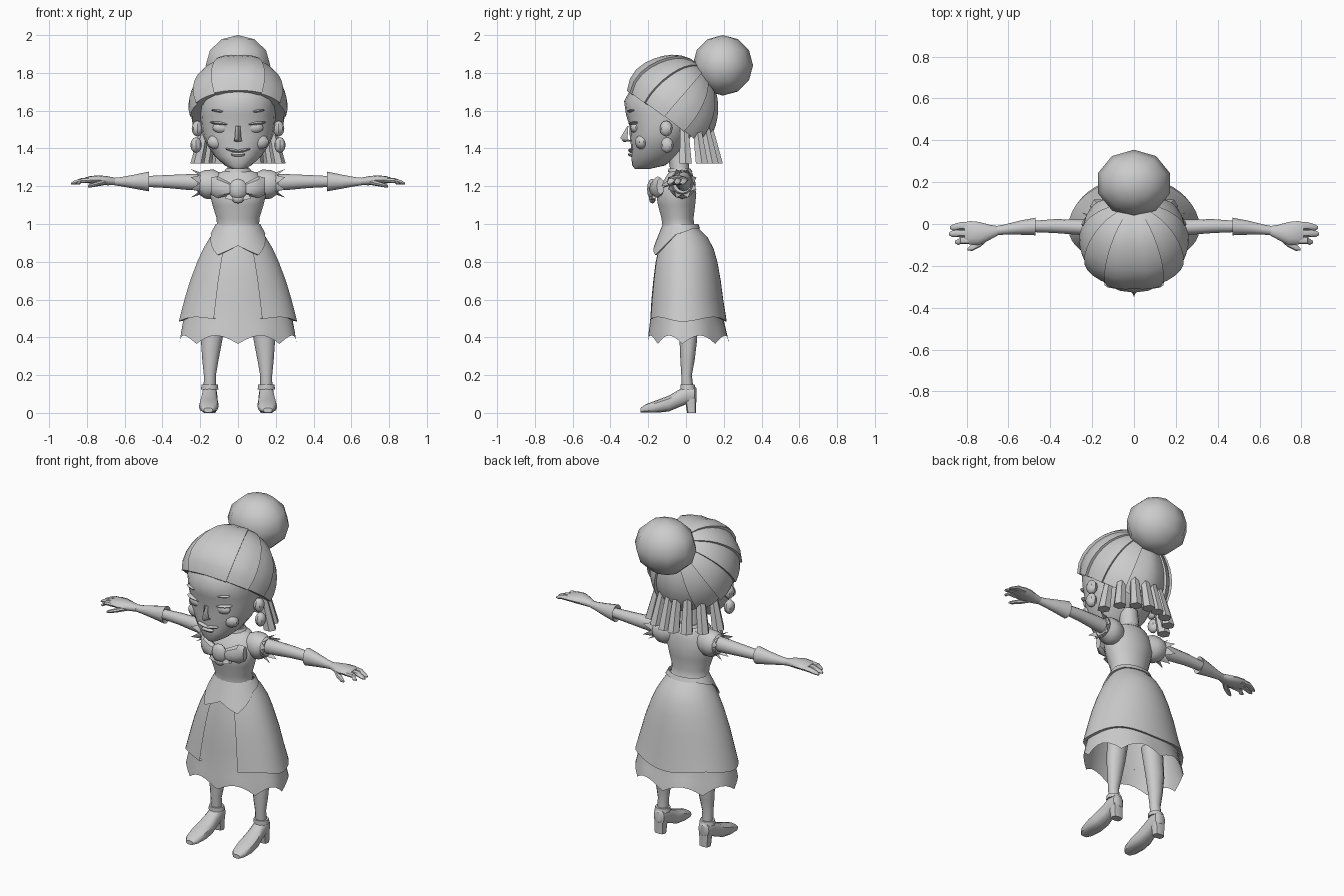
import bpy, bmesh, math
from math import sin, cos, pi, radians, exp
from mathutils import Vector, Matrix

if "Cube" in bpy.data.objects:
    bpy.data.objects.remove(bpy.data.objects["Cube"])

grey = bpy.data.materials.new("plain grey")
grey.use_nodes = True
GREY = (0.6, 0.6, 0.6, 1)
grey.diffuse_color = GREY
grey.node_tree.nodes["Principled BSDF"].inputs["Base Color"].default_value = GREY


def finish(name, bm, mirror=False, angle=40):
    bmesh.ops.remove_doubles(bm, verts=bm.verts, dist=0.0003)
    bmesh.ops.recalc_face_normals(bm, faces=bm.faces)
    mesh = bpy.data.meshes.new(name)
    bm.to_mesh(mesh)
    bm.free()
    mesh.materials.append(grey)
    ob = bpy.data.objects.new(name, mesh)
    bpy.context.collection.objects.link(ob)
    bpy.ops.object.select_all(action="DESELECT")
    ob.select_set(True)
    bpy.context.view_layer.objects.active = ob
    bpy.ops.object.shade_smooth_by_angle(angle=radians(angle))
    if mirror:
        ob.modifiers.new("mirror", "MIRROR")
    return ob


def skin(name, rows, closed=True, caps=True, **kw):
    """Skin a list of point rows into one surface."""
    bm = bmesh.new()
    vs = [[bm.verts.new(p) for p in row] for row in rows]
    n = len(rows[0])
    for a, b in zip(vs, vs[1:]):
        for i in range(n if closed else n - 1):
            j = (i + 1) % n
            bm.faces.new((a[i], a[j], b[j], b[i]))
    if closed and caps:
        bm.faces.new(vs[0])
        bm.faces.new(vs[-1])
    return finish(name, bm, **kw)


def loft(name, axis, rings, n=12, power=2.0, **kw):
    """Rings are (position on axis, centre u, centre v, radius u, radius v)."""
    order = {"z": (1, 2, 0), "x": (0, 1, 2), "y": (1, 0, 2)}[axis]
    rows = []
    for t, cu, cv, ru, rv in rings:
        row = []
        for k in range(n):
            c, s = cos(2 * pi * k / n), sin(2 * pi * k / n)
            u = cu + ru * math.copysign(abs(c) ** (2 / power), c)
            v = cv + rv * math.copysign(abs(s) ** (2 / power), s)
            tuv = (t, u, v)
            row.append([tuv[i] for i in order])
        rows.append(row)
    return skin(name, rows, **kw)


def ball(name, centre, size, segs=10, rings=6, tilt=0, **kw):
    bm = bmesh.new()
    m = Matrix.Translation(centre) @ Matrix.Rotation(tilt, 4, "Y") @ Matrix.Diagonal((*size, 1))
    bmesh.ops.create_uvsphere(bm, u_segments=segs, v_segments=rings, radius=1, matrix=m)
    return finish(name, bm, **kw)


# Head and neck
def head_ring(z, front, back, rx):
    return (z, 0, (front + back) / 2, rx, (back - front) / 2)


loft("head", "z", [head_ring(*r) for r in [
    (1.29, -.27, -.20, .03), (1.31, -.285, -.11, .07), (1.36, -.29, -.05, .125),
    (1.42, -.292, .0, .165), (1.47, -.298, .03, .187), (1.52, -.30, .06, .195),
    (1.58, -.318, .08, .20), (1.65, -.328, .08, .20), (1.72, -.29, .05, .18),
    (1.80, -.2, .0, .12)]], n=20, power=2.2)
loft("neck", "z", [(1.2, 0, -.02, .08, .06), (1.27, 0, -.03, .055, .05), (1.4, 0, -.05, .055, .055)])
loft("necklace", "z", [(1.275, 0, -.03, .075, .065), (1.295, 0, -.035, .062, .058)])

# Face
skin("nose", [[(0, -.31, 1.52), (-.012, -.305, 1.52), (.012, -.305, 1.52)],
              [(0, -.348, 1.455), (-.018, -.31, 1.45), (.018, -.31, 1.45)],
              [(0, -.33, 1.435), (-.024, -.28, 1.437), (.024, -.28, 1.437)]], angle=70)
ball("eye", (.085, -.268, 1.51), (.05, .027, .03), 12, 8, mirror=True)
ball("eyelid", (.09, -.27, 1.532), (.058, .033, .01), 12, 6, tilt=-.12, mirror=True)
ball("eyebrow", (.09, -.285, 1.597), (.055, .024, .008), 10, 6, tilt=-.12, mirror=True)
ball("upper_lip", (.026, -.288, 1.39), (.044, .019, .008), 10, 6, tilt=-.2, mirror=True)
ball("lower_lip", (0, -.29, 1.368), (.04, .017, .012), 10, 6)
ball("cheek", (.115, -.235, 1.435), (.05, .035, .04), 10, 8, mirror=True)
ball("ear", (.215, -.105, 1.505), (.03, .034, .042), 8, 6, mirror=True)
ball("earring", (.222, -.1, 1.418), (.03, .034, .042), 8, 6, mirror=True)

# Hair: overlapping wedges that sweep out from the bun
centre = Vector((0, -.07, 1.62))
pole, up = Vector((0, .717, .697)), Vector((0, -.697, .717))
WEDGES, SUB, STEPS = 6, 3, 10


def hair_point(t, phi, lift):
    rim = 105 + 14 * cos(phi)
    theta = rim * t
    d = pole * cos(radians(theta)) + (up * cos(phi) + Vector((sin(phi), 0, 0))) * sin(radians(theta))
    puff = .13 * exp(-((theta - 105) / 28) ** 2) * max(0, cos(phi))
    r = 1 + puff + lift * sin(pi * min(1, t) * .6)
    return Vector((d.x * .255, d.y * .235, d.z * .28)) * r


rows = []
for w in range(WEDGES):
    for s in range(SUB + 1):
        phi = pi * (w + s / SUB) / WEDGES
        lift = -.03 + .06 * s / SUB if phi > 0 else -.04
        row = [centre + hair_point(i / STEPS, phi, lift) for i in range(STEPS + 1)]
        row.append(centre + hair_point(1.03, phi, lift) * .8)
        rows.append(row)
skin("hair", rows, closed=False, mirror=True, angle=35)
ball("hair_bun", (0, .195, 1.84), (.18, .16, .16), 10, 6, angle=60)

# Hanging curls around the back of the head
for i, deg in enumerate((12, 38, 62, 82)):
    a = radians(deg)
    out = Vector((cos(a), sin(a), 0))
    top = Vector((.175 * cos(a), -.045 + .165 * sin(a), 1.52))
    drop = out * .045 + Vector((0, 0, -.2))
    rows = []
    for t, r in ((0, .024), (.4, .03), (1, .037)):
        rows.append([top + drop * t + Vector((cos(k * pi / 3), sin(k * pi / 3), 0)) * r for k in range(6)])
    skin("hair_curl_%d" % (i + 1), rows, mirror=True)

# Bodice
loft("bodice", "z", [(.94, 0, -.03, .13, .1), (.99, 0, -.04, .112, .086), (1.03, 0, -.045, .113, .086),
                     (1.1, 0, -.05, .135, .1), (1.16, 0, -.052, .15, .108),
                     (1.22, 0, -.04, .145, .085), (1.27, 0, -.03, .105, .065),
                     (1.285, 0, -.03, .06, .05)], n=18)


def around(a, rx, front, back, z):
    """Point on an oval; angle zero faces the front."""
    c = cos(a)
    return (rx * sin(a), -.02 - c * (front if c > 0 else back), z)


# Pointed waistband, low in front
def hem(a):
    a = abs(a)
    if a < .55:
        return .885 - .05 * a / .55
    if a < 1.3:
        return .835 + .11 * (a - .55) / .75
    return .945 + .03 * min(1, (a - 1.3) / .9)


turns = [-pi + 2 * pi * k / 34 for k in range(34)]
rows = []
for t in (0, .5, 1, 1.02):
    row = []
    for a in turns:
        z = 1.0 + (hem(a) - 1.0) * min(t, 1)
        g = .118 + .55 * (1.0 - z) - (.015 if t > 1 else 0)
        row.append(around(a, g, g * .72 + .018, g * .72, z))
    rows.append(row)
skin("waistband", rows, caps=False)

# Underskirt with a scalloped hem, and an overskirt open in front
profile = [(.99, .1, .09, .07), (.93, .142, .115, .13), (.87, .178, .128, .162), (.8, .21, .145, .182),
           (.7, .248, .158, .2), (.6, .278, .168, .213), (.5, .298, .174, .225)]
turns = [2 * pi * k / 48 for k in range(48)]
rows = [[around(a, rx * .965, f * .97, b * .965, z) for a in turns] for z, rx, f, b in profile]
for t in (.5, 1):
    rows.append([around(a, .29 + .02 * t, .172 + .01 * t, .22 + .026 * t,
                        .5 - t * (.135 - .045 * abs(sin(a * 4)))) for a in turns])
skin("underskirt", rows, caps=False)
gap = .42
turns = [gap + (2 * pi - 2 * gap) * k / 40 for k in range(41)]
rows = [[around(a, rx + .006, f + .006, b + .004, z) for a in turns] for z, rx, f, b in profile[:-1]]
rows.append([around(a, .314, .182, .236, .495 - .012 * cos(a * 4)) for a in turns])
rows.append([around(a, .29, .168, .215, .5 - .012 * cos(a * 4)) for a in turns])
skin("overskirt", rows, closed=False)

# Bow on the chest
loft("bow_loop", "x", [(.02, -.165, 1.185, .02, .022), (.06, -.165, 1.188, .03, .04),
                       (.11, -.15, 1.195, .032, .058), (.142, -.135, 1.2, .02, .045)], n=8, mirror=True)
skin("bow_tail", [[(.0, -.17, 1.18), (.04, -.165, 1.18), (.04, -.15, 1.18), (.0, -.15, 1.18)],
                  [(.02, -.19, 1.125), (.07, -.18, 1.135), (.07, -.16, 1.135), (.02, -.165, 1.125)]],
     mirror=True)
ball("bow_knot", (0, -.18, 1.185), (.05, .026, .055), 8, 6)
ball("bow_drop", (0, -.178, 1.135), (.034, .018, .026), 8, 6)

# Puffed sleeves with a jagged edge
loft("puff_sleeve", "x", [(.09, -.025, 1.21, .05, .06), (.13, -.02, 1.21, .068, .078),
                          (.175, -.02, 1.21, .072, .076), (.215, -.02, 1.215, .05, .052)], mirror=True)
rows = []
for x, tip, r, spike in ((.185, 0, .05, 0), (.205, .045, .06, .022)):
    row = []
    for k in range(16):
        a, s = k * pi / 8, k % 2
        row.append((x + tip * s, -.02 + cos(a) * (r + spike * s), 1.215 + sin(a) * (r + spike * s)))
    rows.append(row)
skin("sleeve_ruffle", rows, caps=False, mirror=True)

# Arms, gloves and hands
loft("upper_arm", "x", [(.16, -.02, 1.22, .04, .045), (.26, -.015, 1.222, .037, .042),
                        (.38, -.01, 1.225, .033, .034), (.5, -.012, 1.225, .026, .028)], mirror=True)
loft("glove_cuff", "x", [(.485, -.012, 1.225, .026, .026), (.472, -.012, 1.225, .042, .052),
                         (.55, -.018, 1.224, .033, .037), (.62, -.027, 1.224, .024, .024),
                         (.66, -.032, 1.225, .022, .019)], mirror=True)
loft("palm", "x", [(.65, -.032, 1.225, .022, .019), (.69, -.04, 1.229, .036, .024),
                   (.74, -.045, 1.233, .055, .025), (.785, -.042, 1.234, .056, .019),
                   (.81, -.04, 1.232, .048, .014)], mirror=True)
for i, (y, tip, length) in enumerate(((-.078, -.086, .855), (-.043, -.047, .885), (-.009, -.017, .88))):
    loft("finger_%d" % (i + 1), "x", [(.775, y, 1.232, .018, .015), (.83, y, 1.23, .018, .013),
                                      (length - .015, tip, 1.218, .015, .01),
                                      (length, tip, 1.213, .006, .005)], n=8, mirror=True)
loft("thumb", "x", [(.69, -.05, 1.225, .02, .016), (.735, -.09, 1.215, .02, .014),
                    (.775, -.113, 1.205, .016, .011), (.795, -.12, 1.2, .006, .006)], n=8, mirror=True)

# Legs and heeled shoes
loft("leg", "z", [(.09, .15, .012, .032, .032), (.2, .149, .003, .032, .028), (.28, .146, .008, .043, .038),
                  (.38, .14, .012, .056, .046), (.55, .12, .01, .065, .055)], mirror=True)
loft("ankle_strap", "z", [(.125, .15, .01, .046, .042), (.15, .15, .008, .043, .04)], n=10, mirror=True)
loft("shoe", "y", [(-.24, .157, .014, .024, .012), (-.215, .156, .023, .042, .022),
                   (-.15, .155, .035, .052, .034), (-.09, .153, .05, .049, .042),
                   (-.04, .151, .075, .042, .046), (.005, .15, .097, .04, .05),
                   (.045, .15, .1, .035, .042), (.056, .15, .1, .02, .03)], n=12, power=2.6, mirror=True)
loft("shoe_heel", "z", [(0, .15, .03, .032, .024), (.05, .15, .026, .034, .028),
                        (.09, .15, .02, .036, .036)], n=8, power=3, mirror=True)
